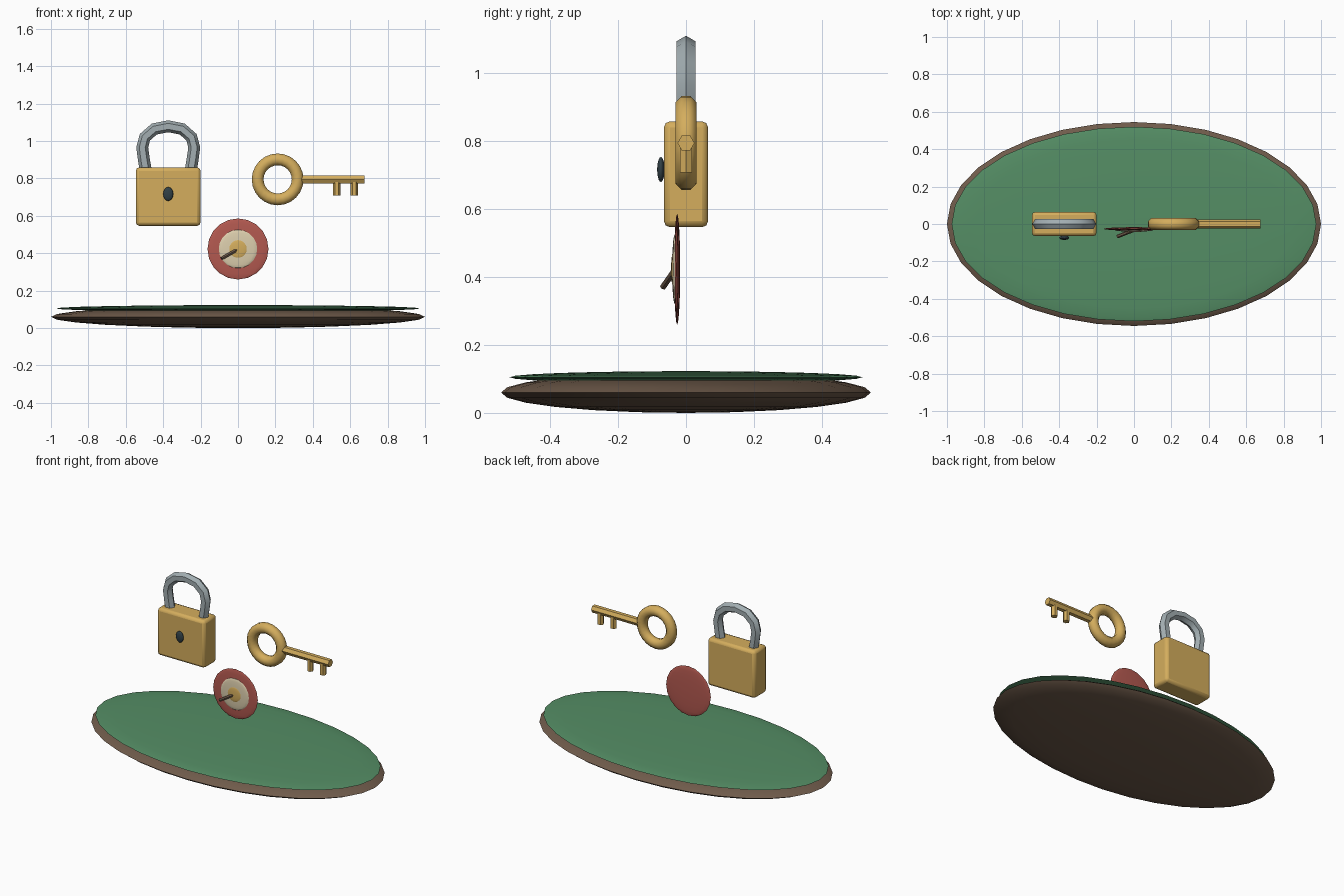
import bpy, bmesh
from math import sin, cos, pi
from mathutils import Vector

if "Cube" in bpy.data.objects:
    bpy.data.objects.remove(bpy.data.objects["Cube"])


def material(name, rgb):
    m = bpy.data.materials.new(name)
    m.diffuse_color = (*rgb, 1)
    m.use_nodes = True
    m.node_tree.nodes["Principled BSDF"].inputs["Base Color"].default_value = m.diffuse_color
    return m


GOLD = material("brass", (0.66, 0.42, 0.11))
STEEL = material("steel", (0.36, 0.42, 0.44))
GREEN = material("felt_green", (0.09, 0.27, 0.13))
BROWN = material("dark_wood", (0.16, 0.105, 0.07))
RED = material("red", (0.45, 0.10, 0.08))
CREAM = material("cream", (0.72, 0.62, 0.42))
DARK = material("slate", (0.03, 0.05, 0.06))


def finish(obj, name, mat):
    obj.name = name
    obj.data.materials.append(mat)
    bpy.ops.object.select_all(action='DESELECT')
    bpy.context.view_layer.objects.active = obj
    obj.select_set(True)
    bpy.ops.object.shade_smooth_by_angle(angle=0.8)
    return obj


def ellipsoid(name, loc, radii, mat, segs=20, rings=10):
    bpy.ops.mesh.primitive_uv_sphere_add(segments=segs, ring_count=rings, location=loc)
    o = bpy.context.object
    o.scale = radii
    bpy.ops.object.transform_apply(location=False, rotation=False, scale=True)
    return finish(o, name, mat)


def tube(name, path, r, mat, sides=6, phase=0.0, side=(0, 1, 0), closed=False):
    """Sweep a polygon along a path; 'side' is a fixed cross direction."""
    pts = [Vector(p) for p in path]
    n = len(pts)
    bm = bmesh.new()
    rows = []
    for i, p in enumerate(pts):
        a = pts[(i - 1) % n] if closed else pts[max(i - 1, 0)]
        b = pts[(i + 1) % n] if closed else pts[min(i + 1, n - 1)]
        t = (b - a).normalized()
        s = Vector(side)
        s = (s - t * s.dot(t)).normalized()
        u = t.cross(s)
        rows.append([bm.verts.new(p + r * (s * cos(2 * pi * k / sides + phase)
                                           + u * sin(2 * pi * k / sides + phase)))
                     for k in range(sides)])
    for i in range(n if closed else n - 1):
        q, w = rows[i], rows[(i + 1) % n]
        for k in range(sides):
            j = (k + 1) % sides
            bm.faces.new((q[k], q[j], w[j], w[k]))
    if not closed:
        bm.faces.new(rows[0])
        bm.faces.new(rows[-1])
    bmesh.ops.recalc_face_normals(bm, faces=bm.faces)
    me = bpy.data.meshes.new(name)
    bm.to_mesh(me)
    bm.free()
    o = bpy.data.objects.new(name, me)
    bpy.context.collection.objects.link(o)
    return finish(o, name, mat)


# oval base with felt top
ellipsoid("base_rim", (0, 0, 0.06), (1.0, 0.545, 0.06), BROWN, 32, 12)
ellipsoid("base_felt", (0, 0, 0.105), (0.975, 0.52, 0.018), GREEN, 32, 12)

# padlock body
bpy.ops.mesh.primitive_cube_add(size=1, location=(-0.373, 0, 0.703))
body = bpy.context.object
body.scale = (0.346, 0.13, 0.312)
bpy.ops.object.transform_apply(location=False, rotation=False, scale=True)
bev = body.modifiers.new("rounded_edges", 'BEVEL')
bev.width, bev.segments = 0.018, 2
finish(body, "padlock_body", GOLD)

# padlock shackle, half path mirrored
half = [(0.118, 0.83), (0.13, 0.90), (0.139, 0.965), (0.125, 1.02), (0.075, 1.064)]
arc = [(-x, z) for x, z in half] + [(0, 1.079)] + half[::-1]
tube("padlock_shackle", [(-0.373 + x, 0, z) for x, z in arc], 0.032, STEEL, phase=pi / 6)
ellipsoid("keyhole", (-0.373, -0.074, 0.717), (0.027, 0.011, 0.037), DARK)

# key: ring, stem and two teeth
KZ = 0.795
ring = [(0.212 + 0.107 * cos(2 * pi * i / 24), 0, KZ + 0.107 * sin(2 * pi * i / 24)) for i in range(24)]
tube("key_ring", ring, 0.034, GOLD, sides=8, phase=pi / 8, closed=True)
tube("key_stem", [(0.32, 0, KZ), (0.675, 0, KZ)], 0.025, GOLD)
for i, x in enumerate((0.528, 0.622)):
    tube(f"key_tooth_{i + 1}", [(x, 0, KZ), (x, 0, 0.708)], 0.02, GOLD, side=(1, 0, 0))

# target discs and dart
ellipsoid("target_outer", (0, -0.026, 0.423), (0.163, 0.009, 0.163), RED)
ellipsoid("target_middle", (0, -0.033, 0.423), (0.103, 0.008, 0.103), CREAM)
ellipsoid("target_centre", (0, -0.038, 0.423), (0.05, 0.006, 0.05), GOLD)
tube("dart", [(0.005, -0.03, 0.425), (-0.088, -0.067, 0.372)], 0.01, BROWN)
